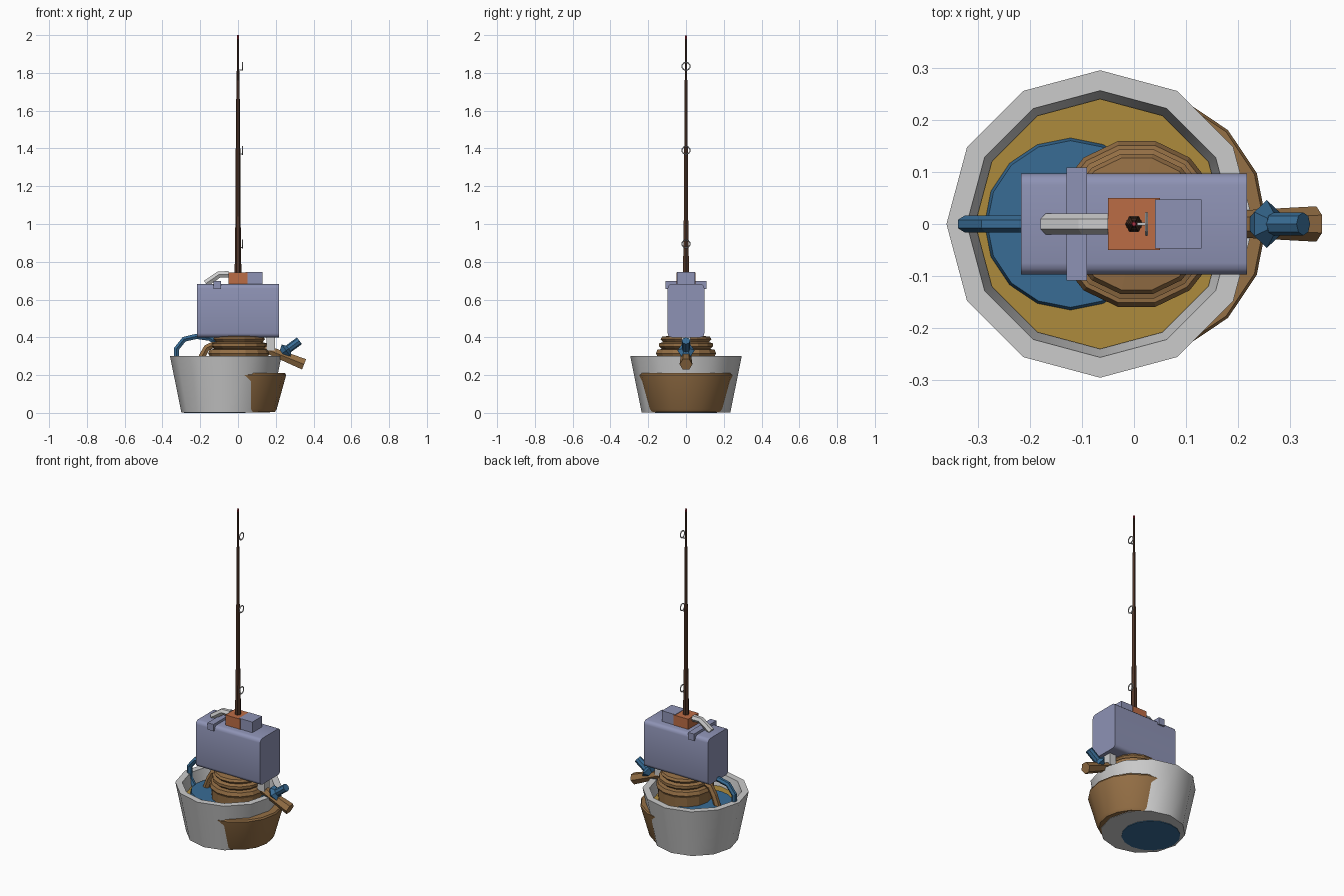
import bpy, bmesh, math
from mathutils import Vector

if "Cube" in bpy.data.objects:
    bpy.data.objects.remove(bpy.data.objects["Cube"])

def mat(name, c):
    m = bpy.data.materials.new(name)
    m.diffuse_color = (*c, 1)
    m.use_nodes = True
    m.node_tree.nodes["Principled BSDF"].inputs["Base Color"].default_value = m.diffuse_color
    return m

GOLD = mat("gold", (.42, .26, .045))
BLUE = mat("blue", (.04, .15, .30))
BROWN = mat("brown", (.30, .16, .06))
LILAC = mat("lilac", (.27, .29, .46))
ORANGE = mat("orange", (.50, .15, .06))
WOOD = mat("dark_wood", (.08, .035, .02))
GREEN = mat("green", (.15, .30, .06))
RED = mat("red", (.45, .03, .05))

def finish(name, bm, m=None, smooth=None):
    bmesh.ops.remove_doubles(bm, verts=bm.verts, dist=1e-5)
    bmesh.ops.recalc_face_normals(bm, faces=bm.faces)
    me = bpy.data.meshes.new(name)
    bm.to_mesh(me)
    bm.free()
    ob = bpy.data.objects.new(name, me)
    bpy.context.collection.objects.link(ob)
    if m:
        me.materials.append(m)
    if smooth:
        bpy.context.view_layer.objects.active = ob
        ob.select_set(True)
        bpy.ops.object.shade_smooth_by_angle(angle=math.radians(smooth))
        ob.select_set(False)
    return ob

def lathe(name, prof, n, cx=0, m=None, smooth=None):
    """Turn an (r, z) profile around a vertical axis at x = cx."""
    bm = bmesh.new()
    rings = [[bm.verts.new((cx + max(r, 1e-3) * math.cos(2 * math.pi * i / n),
                            max(r, 1e-3) * math.sin(2 * math.pi * i / n), z))
              for i in range(n)] for r, z in prof]
    for a, b in zip(rings, rings[1:]):
        for i in range(n):
            j = (i + 1) % n
            bm.faces.new((a[i], a[j], b[j], b[i]))
    bm.faces.new(rings[0])
    bm.faces.new(rings[-1])
    return finish(name, bm, m, smooth)

def tube(name, pts, radii, n=6, m=None, smooth=None):
    """Sweep an n-gon along points lying in the xz plane."""
    bm = bmesh.new()
    pts = [Vector((x, 0, z)) for x, z in pts]
    rings = []
    for k, p in enumerate(pts):
        t = (pts[min(k + 1, len(pts) - 1)] - pts[max(k - 1, 0)]).normalized()
        side = Vector((0, 1, 0))
        up = t.cross(side)
        rings.append([bm.verts.new(p + radii[k] * (side * math.cos(2 * math.pi * i / n)
                      + up * math.sin(2 * math.pi * i / n))) for i in range(n)])
    for a, b in zip(rings, rings[1:]):
        for i in range(n):
            j = (i + 1) % n
            bm.faces.new((a[i], a[j], b[j], b[i]))
    bm.faces.new(rings[0])
    bm.faces.new(rings[-1])
    return finish(name, bm, m, smooth)

def box(name, lo, hi, m=None, bevel=0):
    bm = bmesh.new()
    bmesh.ops.create_cube(bm, size=1)
    for v in bm.verts:
        v.co = [l + (c + .5) * (h - l) for l, h, c in zip(lo, hi, v.co)]
    if bevel:
        # round only the edges running along x
        es = [e for e in bm.edges if abs(e.verts[0].co.x - e.verts[1].co.x) > .01]
        bmesh.ops.bevel(bm, geom=es, offset=bevel, segments=3, profile=.5, affect='EDGES')
    return finish(name, bm, m, 40 if bevel else None)

# Metal bucket with its filling
lathe("bucket", [(.235, .003), (.295, .3), (.256, .3), (.235, .19)], 12, -.065, None, 35)
lathe("bucket_filling", [(.225, .2), (.24, .228)], 12, -.065, GOLD)

# Blue can inside the bucket, with handle and spout
lathe("blue_can", [(.163, 0), (.166, .225), (.16, .245)], 16, -.122, BLUE, 35)
tube("can_handle", [(-.28, .2), (-.325, .27), (-.325, .34), (-.285, .39), (-.22, .405), (-.15, .395), (-.09, .36), (-.06, .24)],
     [.016] * 8, 6, BLUE)
tube("can_spout", [(.02, .15), (.215, .30), (.325, .382)], [.03, .022, .022], 8, BLUE, 35)
tube("spout_flare", [(.235, .315), (.255, .33), (.268, .34)], [.025, .046, .022], 6, BLUE)

# Brown pot, ringed lid, handle and spout
lathe("pot", [(.195, .005), (.205, .02), (.255, .2), (.25, .21)], 16, 0, BROWN, 35)
lathe("ringed_lid", [(.15, .2), (.155, .3), (.163, .315), (.155, .335), (.13, .338), (.147, .352),
                     (.147, .368), (.125, .375), (.138, .39), (.13, .403), (.09, .408)], 14, .005, BROWN)
lathe("green_top", [(.1, .395), (.07, .412), (.03, .418)], 10, .01, GREEN)
tube("pot_handle", [(-.22, .22), (-.19, .3), (-.165, .345), (-.12, .365), (-.06, .36)],
     [.02] * 5, 6, BROWN)
tube("pot_spout", [(.13, .345), (.35, .257)], [.022, .034], 6, BROWN)

# Lilac case with clasp, lever and foot
box("case", (-.217, -.097, .4), (.217, .097, .682), LILAC, .022)
box("case_clasp", (-.13, -.108, .655), (-.09, .108, .697), LILAC)
box("case_top_block", (.04, -.047, .675), (.13, .047, .747), LILAC)
tube("case_lever", [(-.17, .685), (-.10, .733), (-.05, .733)], [.02] * 3, 6)
box("case_foot", (.15, -.025, .33), (.195, .025, .41))
box("rod_socket", (-.05, -.05, .675), (.05, .05, .744), ORANGE)

# Stepped six-sided rod with tip and line guides
lathe("rod", [(.018, .7), (.016, .92), (.013, 1.05), (.013, 1.39), (.010, 1.42), (.009, 1.75),
              (.007, 1.77), (.005, 1.985)], 6, 0, WOOD)
lathe("rod_tip", [(.006, 1.98), (.004, 2.0)], 6, 0, RED)
for k, (z, r) in enumerate([(.895, .021), (1.39, .021), (1.835, .021)]):
    bpy.ops.mesh.primitive_torus_add(major_radius=r, minor_radius=.0035, major_segments=10,
                                     minor_segments=5, location=(.024, 0, z),
                                     rotation=(0, math.pi / 2, 0))
    bpy.context.object.name = f"line_guide_{k + 1}"
    box(f"guide_stem_{k + 1}", (.004, -.003, z - .023), (.025, .003, z - .018))
